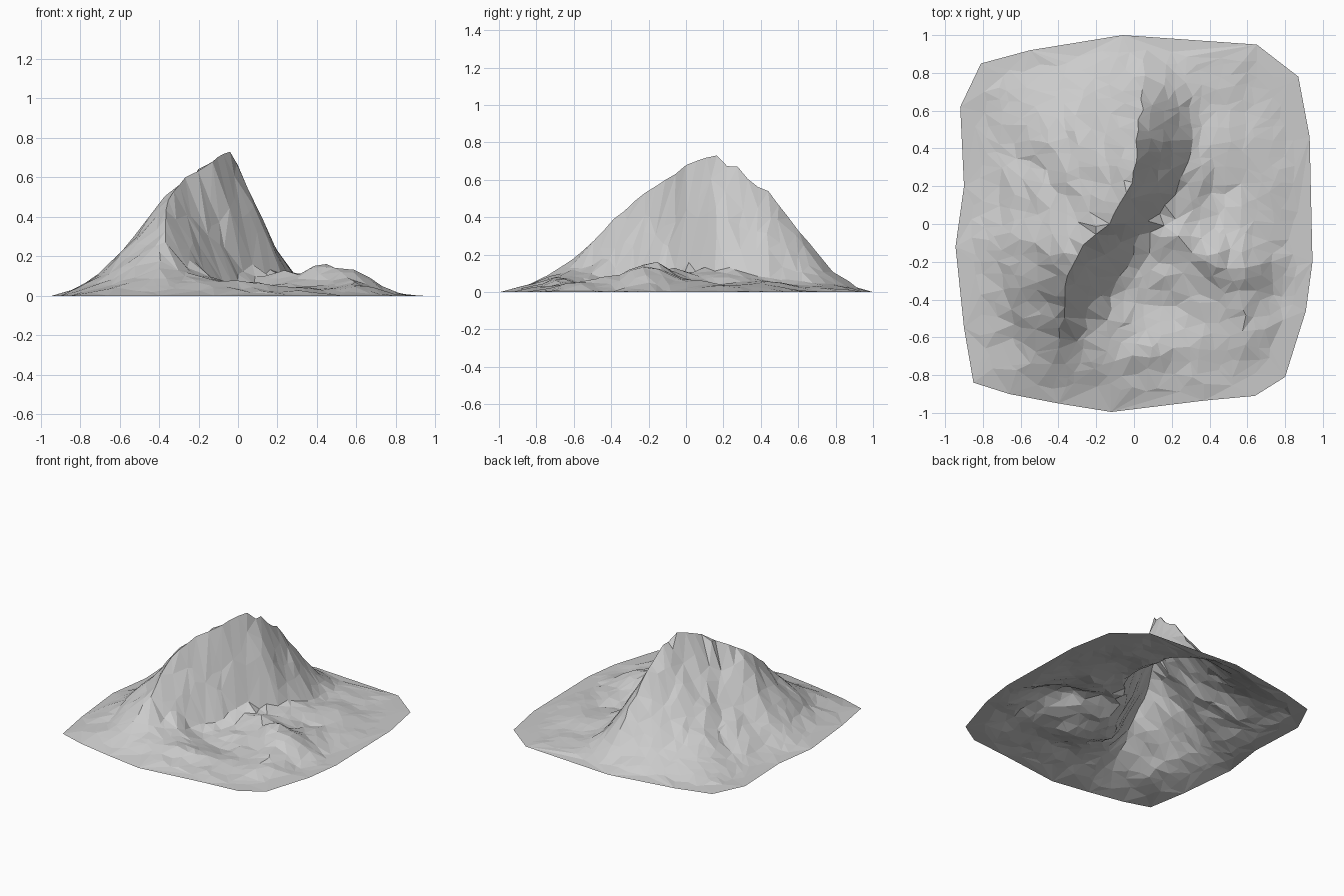
import bpy, math, random
from mathutils import Vector, noise
from mathutils.geometry import delaunay_2d_cdt, intersect_point_line

if "Cube" in bpy.data.objects:
    bpy.data.objects.remove(bpy.data.objects["Cube"])

random.seed(4)

# Rim of the ground sheet, seen from above (counter-clockwise)
RIM = [Vector(p) for p in [
    (0.93, 0.46), (0.87, 0.78), (0.65, 0.95), (-0.06, 1.0), (-0.55, 0.92),
    (-0.81, 0.85), (-0.92, 0.62), (-0.90, 0.2), (-0.945, -0.12), (-0.90, -0.55),
    (-0.85, -0.84), (-0.66, -0.90), (-0.4, -0.95), (-0.12, -0.995),
    (0.37, -0.935), (0.64, -0.91), (0.80, -0.81), (0.91, -0.46), (0.945, -0.2)]]

# Cross-sections: y, crest x, crest z, east foot x, east foot z, west slope power
SECTIONS = [
    (-1.0, -0.40, 0.00, -0.10, 0.00, 1.5),
    (-0.8, -0.40, 0.055, -0.12, 0.03, 1.5),
    (-0.6, -0.39, 0.18, -0.14, 0.08, 1.6),
    (-0.4, -0.37, 0.38, -0.12, 0.05, 1.6),
    (-0.2, -0.33, 0.57, -0.03, 0.06, 1.5),
    (-0.08, -0.24, 0.62, 0.02, 0.09, 1.4),
    (0.0, -0.14, 0.715, 0.08, 0.11, 1.6),
    (0.07, -0.10, 0.71, 0.14, 0.10, 1.75),
    (0.18, -0.03, 0.735, 0.24, 0.10, 1.9),
    (0.3, 0.00, 0.66, 0.27, 0.09, 1.9),
    (0.44, 0.01, 0.54, 0.30, 0.07, 1.9),
    (0.6, 0.04, 0.34, 0.30, 0.05, 1.8),
    (0.8, 0.07, 0.09, 0.30, 0.03, 1.6),
    (1.0, 0.00, 0.00, 0.30, 0.00, 1.5)]

# Low mounds and hollows: x, y, height, spread x, spread y
BUMPS = [(0.49, -0.19, 0.145, 0.19, 0.15), (0.60, -0.46, 0.05, 0.12, 0.14),
         (0.22, -0.08, 0.04, 0.12, 0.06), (0.56, 0.06, 0.03, 0.09, 0.1),
         (0.42, 0.13, -0.03, 0.08, 0.12), (0.12, -0.44, -0.03, 0.16, 0.11),
         (0.12, -0.68, 0.025, 0.25, 0.05), (-0.30, 0.16, 0.03, 0.08, 0.08),
         (-0.20, 0.30, 0.03, 0.07, 0.07), (-0.40, 0.58, 0.02, 0.15, 0.08),
         (-0.88, -0.28, 0.02, 0.06, 0.2)]


def section(y):
    y = max(-1, min(1, y))
    for a, b in zip(SECTIONS, SECTIONS[1:]):
        if y <= b[0]:
            f = (y - a[0]) / (b[0] - a[0])
            return [p + (q - p) * f for p, q in zip(a, b)][1:]


def rim_distance(p):
    best = 9
    for a, b in zip(RIM, RIM[1:] + RIM[:1]):
        q, f = intersect_point_line(p, a, b)
        q = a.lerp(b, max(0, min(1, f)))
        best = min(best, (p - q.to_2d()).length)
    return best


def inside(p):
    return all((b - a).cross(p - a) > -0.03
               for a, b in zip(RIM, RIM[1:] + RIM[:1]))


def height(p):
    x, y = p
    cx, cz, fx, fz, power = section(y)
    fz = max(0, fz)
    if x < cx:
        z = cz * max(0, 1 - (cx - x) / (cx + 0.93)) ** power
    else:
        # steep east wall blended into the gently falling apron
        wall = cz + (fz - cz) * ((x - cx) / (fx - cx)) ** 0.92
        apron = fz * max(0, 1 - max(0, x - fx) / (0.93 - fx)) ** 1.2
        z = (wall + apron + math.sqrt((wall - apron) ** 2 + 0.05 * fz ** 1.5)) / 2
        z = min(z, cz)
    for bx, by, h, sx, sy in BUMPS:
        z += h * math.exp(-((x - bx) / sx) ** 2 - ((y - by) / sy) ** 2)
    # rocky gullies, stronger on the steep parts, none on the crest
    rough = min(1, abs(x - cx) / 0.1) * (0.012 + 0.05 * max(0, min(z, 0.5)))
    z += rough * noise.noise(Vector((x * 6, y * 6, 3.7))) * 1.8
    z += rough * noise.noise(Vector((x * 15, y * 15, 8.1))) * 0.7
    return max(0.004, z) * min(1, rim_distance(p) / 0.12)


# Irregular points: rim, crest line, wall lines, then a jittered grid
points = list(RIM)
edges = [(i, (i + 1) % len(RIM)) for i in range(len(RIM))]
for share in (0, 0.5, 1):
    first = len(points)
    for i in range(25):
        y = -0.66 + i * 0.055
        cx, _, fx, *_ = section(y)
        points.append(Vector((cx + (fx - cx) * share + random.uniform(-.014, .014),
                              y + share * random.uniform(-.02, .02))))
    edges += [(i, i + 1) for i in range(first, len(points) - 1)]
lines = points[len(RIM):]
step = 0.072
for i in range(-14, 15):
    for j in range(-14, 15):
        p = Vector((i + random.uniform(-.4, .4), j + random.uniform(-.4, .4))) * step
        clear = all((p - c).length > 0.038 for c in lines)
        if inside(p) and clear and rim_distance(p) > 0.06:
            points.append(p)

verts, _, faces, *_ = delaunay_2d_cdt(points, edges, [], 1, 1e-5)

# Mountain: an open, flat-shaded sheet
mesh = bpy.data.meshes.new("mountain")
mesh.from_pydata([(v.x, v.y, height(v) if rim_distance(v) > 0.01 else 0) for v in verts],
                 [], [list(f) for f in faces])
mesh.update()
mountain = bpy.data.objects.new("mountain", mesh)
bpy.context.collection.objects.link(mountain)
